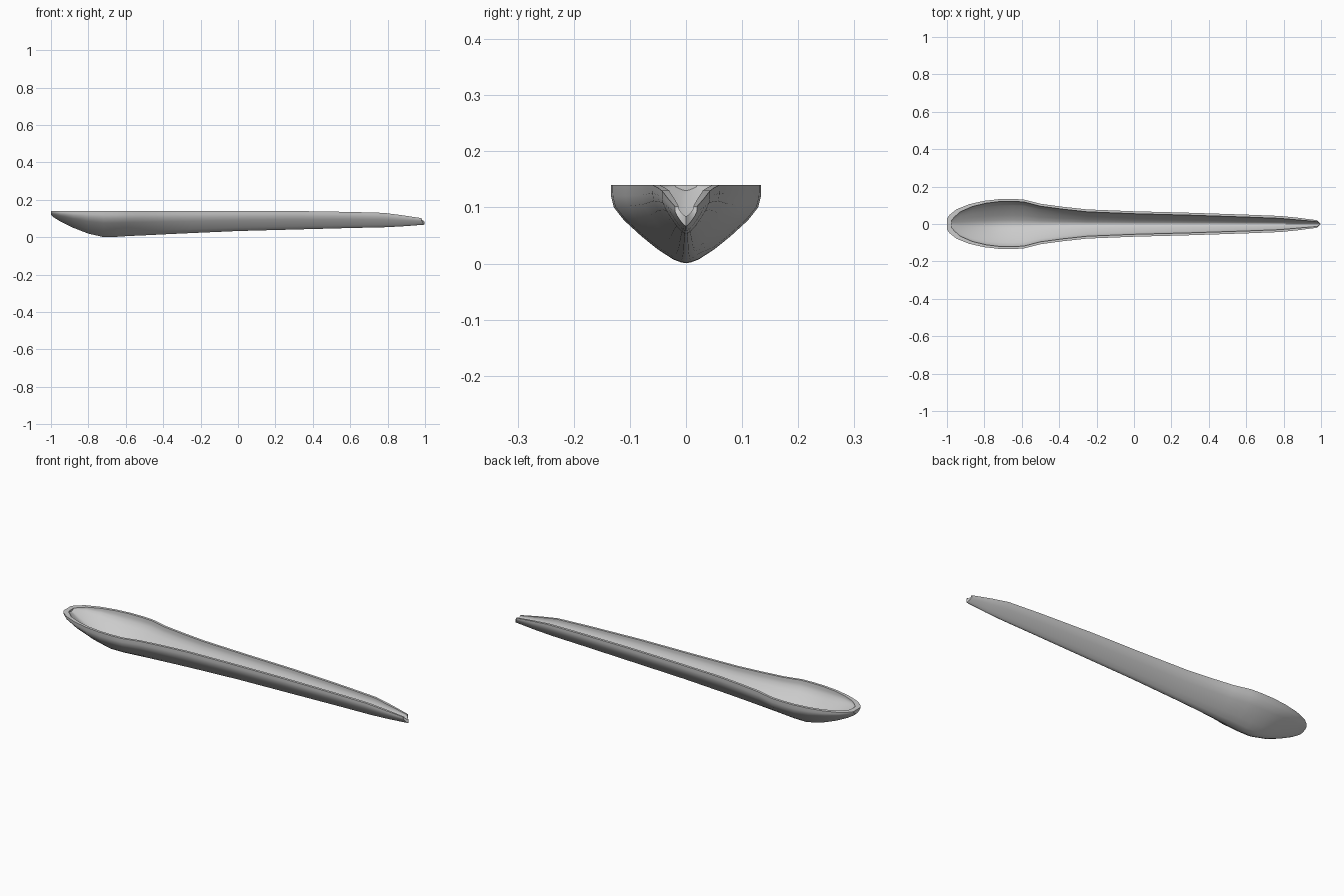
import bpy, bmesh

if "Cube" in bpy.data.objects:
    bpy.data.objects.remove(bpy.data.objects["Cube"])

# Stations along the scoop: x, half width, rim z, keel z
STATIONS = [
    (-1.0, 0.030, 0.14, 0.120), (-0.985, 0.050, 0.14, 0.106),
    (-0.95, 0.078, 0.14, 0.084), (-0.88, 0.106, 0.14, 0.050),
    (-0.80, 0.124, 0.14, 0.019), (-0.72, 0.133, 0.14, 0.001),
    (-0.65, 0.134, 0.14, 0.002), (-0.59, 0.131, 0.14, 0.006),
    (-0.50, 0.108, 0.14, 0.010), (-0.38, 0.092, 0.14, 0.016),
    (-0.25, 0.078, 0.14, 0.022), (0.0, 0.068, 0.14, 0.033),
    (0.3, 0.060, 0.14, 0.041), (0.6, 0.050, 0.135, 0.049),
    (0.78, 0.043, 0.13, 0.053), (0.88, 0.033, 0.117, 0.058),
    (0.98, 0.020, 0.102, 0.067),
]
# Half of the V-shaped section: width fraction, height fraction
HALF = [(1, 1), (0.995, 0.85), (0.96, 0.71), (0.82, 0.54), (0.6, 0.345),
        (0.38, 0.175), (0.17, 0.045), (0.06, 0.005)]
SECTION = HALF + [(0, 0)] + [(-a, b) for a, b in reversed(HALF)]


def add_ring(bm, x, w, top, low, point):
    return [bm.verts.new((x + point * (1 - abs(a)), a * w, low + b * (top - low)))
            for a, b in SECTION]


bm = bmesh.new()
outer, inner = [], []
last = len(STATIONS) - 1
for i, (x, w, top, low) in enumerate(STATIONS):
    point = 0.018 if i == last else 0
    outer.append(add_ring(bm, x, w, top, low, point))
    # Hollow: inset wall, pulled back at the bowl tip
    back = 0.025 * max(0, 1 - (x + 1) / 0.3)
    wall = min(0.013, w * 0.35)
    floor = low + min(0.018, (top - low) * 0.5)
    inner.append(add_ring(bm, x + back, w - wall, top, floor, point))

# Outer shell, hollow and rim
n = len(SECTION)
for i in range(last):
    for j in range(n - 1):
        bm.faces.new((outer[i][j], outer[i][j + 1], outer[i + 1][j + 1], outer[i + 1][j]))
        bm.faces.new((inner[i][j], inner[i + 1][j], inner[i + 1][j + 1], inner[i][j + 1]))
    for j in (0, n - 1):
        bm.faces.new((outer[i][j], outer[i + 1][j], inner[i + 1][j], inner[i][j]))
# Open pouring end
for j in range(n - 1):
    bm.faces.new((outer[last][j], outer[last][j + 1], inner[last][j + 1], inner[last][j]))
# Closed bowl tip
bm.faces.new(outer[0])
bm.faces.new(inner[0])
bm.faces.new((outer[0][0], outer[0][-1], inner[0][-1], inner[0][0]))
bmesh.ops.recalc_face_normals(bm, faces=bm.faces)

mesh = bpy.data.meshes.new("scoop")
bm.to_mesh(mesh)
bm.free()
scoop = bpy.data.objects.new("scoop", mesh)
bpy.context.collection.objects.link(scoop)
bpy.context.view_layer.objects.active = scoop
scoop.select_set(True)
bpy.ops.object.shade_smooth_by_angle(angle=0.6)
